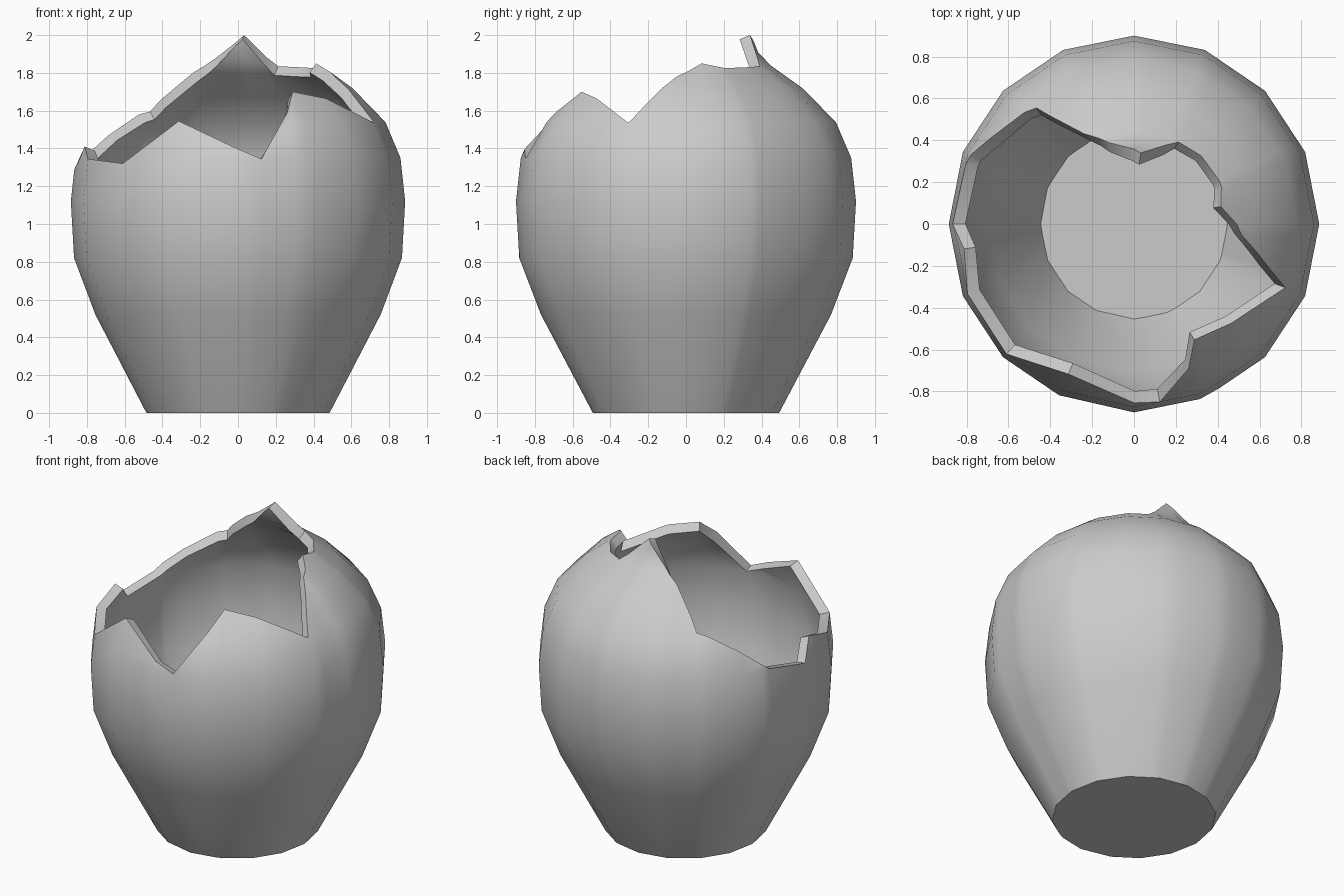
import bpy, bmesh, math

cube = bpy.data.objects.get("Cube")
if cube:
    bpy.data.objects.remove(cube, do_unlink=True)

SIDES = 16
STEP = 360 / SIDES
WALL = 0.06
DEPTH_SCALE = 1.017

# Pot outline: (radius, height)
profile = [(.485, 0), (.755, .52), (.868, .82), (.885, 1.12), (.86, 1.35),
           (.78, 1.54), (.605, 1.72), (.44, 1.84), (.375, 1.91), (.34, 2.0)]

# Broken edge: (angle in degrees, height)
rim = [(-81.6, 1.345), (-69, 1.59), (-62, 1.70), (-45, 1.665), (-22.5, 1.535),
       (-17.5, 1.64), (-12.5, 1.715), (-5.5, 1.78), (11.2, 1.85), (26.3, 1.825),
       (45, 1.83), (61, 1.835), (84.5, 2.0), (107.7, 1.875), (119.4, 1.80),
       (128.5, 1.66), (130.5, 1.595), (135, 1.58), (149.5, 1.47), (161, 1.345),
       (180, 1.29), (188.2, 1.41), (202.5, 1.345), (225, 1.32), (246, 1.545)]
rim.append((rim[0][0] + 360, rim[0][1]))


def lerp(table, t):
    """Piecewise linear lookup in a list of (key, value) pairs."""
    for (a, va), (b, vb) in zip(table, table[1:]):
        if a <= t <= b:
            return va + (vb - va) * (t - a) / (b - a)
    return table[-1][1]


radius_at = [(z, r) for r, z in profile]


def point(angle, z):
    """Point on the many-sided pot surface."""
    half = math.radians(STEP / 2)
    flat = math.cos(half) / math.cos(math.radians(angle % STEP) - half)
    r = lerp(radius_at, z) * flat
    a = math.radians(angle)
    return (r * math.cos(a), r * math.sin(a) * DEPTH_SCALE, z)


# Columns at every corner of the pot and every corner of the break
angles = [a for a, z in rim[:-1]]
for i in range(-3, SIDES - 3):
    corner = i * STEP
    if all(abs(corner - a) > 1.6 for a in angles):
        angles.append(corner)
angles.sort()

bm = bmesh.new()
columns = []
for angle in angles:
    top = lerp(rim, angle)
    heights = [z for r, z in profile if z < top - 0.02] + [top]
    columns.append([bm.verts.new(point(angle, z)) for z in heights])

# Wall strips between neighbouring columns, then the base
for a, b in zip(columns, columns[1:] + columns[:1]):
    for i in range(1, max(len(a), len(b))):
        ring = [a[min(i - 1, len(a) - 1)], b[min(i - 1, len(b) - 1)],
                b[min(i, len(b) - 1)], a[min(i, len(a) - 1)]]
        bm.faces.new(list(dict.fromkeys(ring)))
bm.faces.new([c[0] for c in reversed(columns)])

mesh = bpy.data.meshes.new("broken_pot")
bm.to_mesh(mesh)
bm.free()
pot = bpy.data.objects.new("broken_pot", mesh)
bpy.context.collection.objects.link(pot)

# Clay colour
clay = bpy.data.materials.new("grey_clay")
clay.use_nodes = True
clay.diffuse_color = (.6, .6, .6, 1)
clay.node_tree.nodes["Principled BSDF"].inputs["Base Color"].default_value = (.6, .6, .6, 1)
mesh.materials.append(clay)

# Wall thickness grows inwards
bpy.ops.object.select_all(action='DESELECT')
pot.select_set(True)
bpy.context.view_layer.objects.active = pot
shell = pot.modifiers.new("wall", 'SOLIDIFY')
shell.thickness = WALL
shell.offset = -1
shell.use_even_offset = True
bpy.ops.object.modifier_apply(modifier=shell.name)
bpy.ops.object.shade_smooth_by_angle(angle=math.radians(40))
